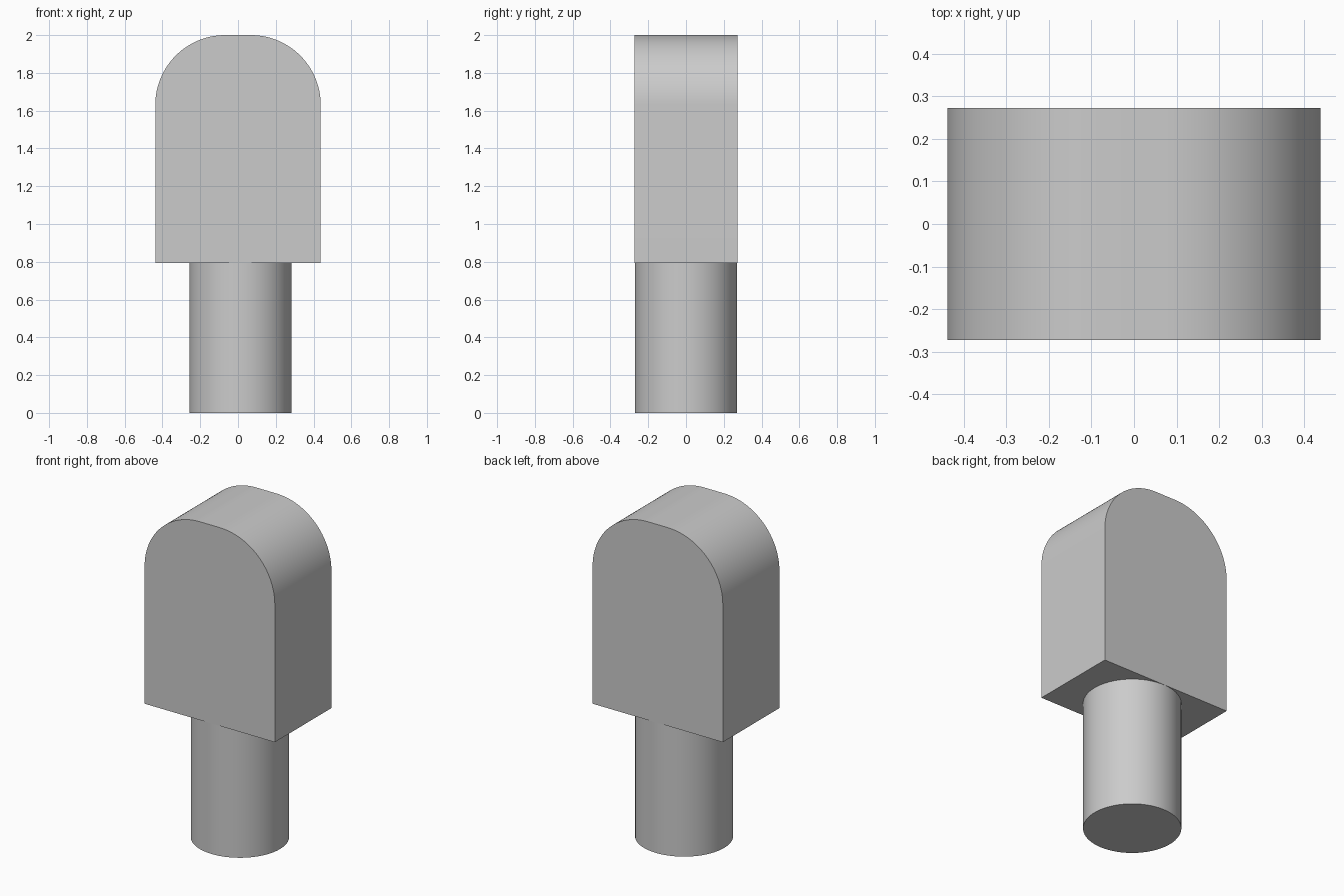
import bpy, bmesh
from math import sin, cos, pi

if "Cube" in bpy.data.objects:
    bpy.data.objects.remove(bpy.data.objects["Cube"], do_unlink=True)

GREY = (0.6, 0.6, 0.6, 1)
mat = bpy.data.materials.new("plain grey")
mat.use_nodes = True
mat.diffuse_color = GREY
mat.node_tree.nodes["Principled BSDF"].inputs["Base Color"].default_value = GREY

HALF_W, HALF_D = 0.438, 0.272
SHOULDER_Z, TOP_Z = 0.794, 2.0
ROUND = 0.37
STEPS = 32


def finish(obj):
    obj.data.materials.append(mat)
    bpy.ops.object.select_all(action='DESELECT')
    obj.select_set(True)
    bpy.context.view_layer.objects.active = obj
    bpy.ops.object.shade_smooth_by_angle(angle=pi / 6)


# Head: block with two rounded upper corners, extruded front to back
right_half = [(HALF_W, SHOULDER_Z)]
for i in range(STEPS + 1):
    a = pi / 2 * i / STEPS
    right_half.append((HALF_W - ROUND + ROUND * cos(a), TOP_Z - ROUND + ROUND * sin(a)))
profile = right_half + [(-x, z) for x, z in reversed(right_half)]

bm = bmesh.new()
face = bm.faces.new([bm.verts.new((x, -HALF_D, z)) for x, z in profile])
extruded = bmesh.ops.extrude_face_region(bm, geom=[face], use_keep_orig=True)
moved = [v for v in extruded["geom"] if isinstance(v, bmesh.types.BMVert)]
bmesh.ops.translate(bm, verts=moved, vec=(0, 2 * HALF_D, 0))
bmesh.ops.recalc_face_normals(bm, faces=bm.faces)
mesh = bpy.data.meshes.new("rounded_head")
bm.to_mesh(mesh)
bm.free()
head = bpy.data.objects.new("rounded_head", mesh)
bpy.context.collection.objects.link(head)
finish(head)

# Pin: round peg under the head, slightly off centre
bpy.ops.mesh.primitive_cylinder_add(vertices=64, radius=0.271, depth=SHOULDER_Z,
                                    location=(0.013, 0, SHOULDER_Z / 2))
pin = bpy.context.object
pin.name = "round_pin"
finish(pin)
